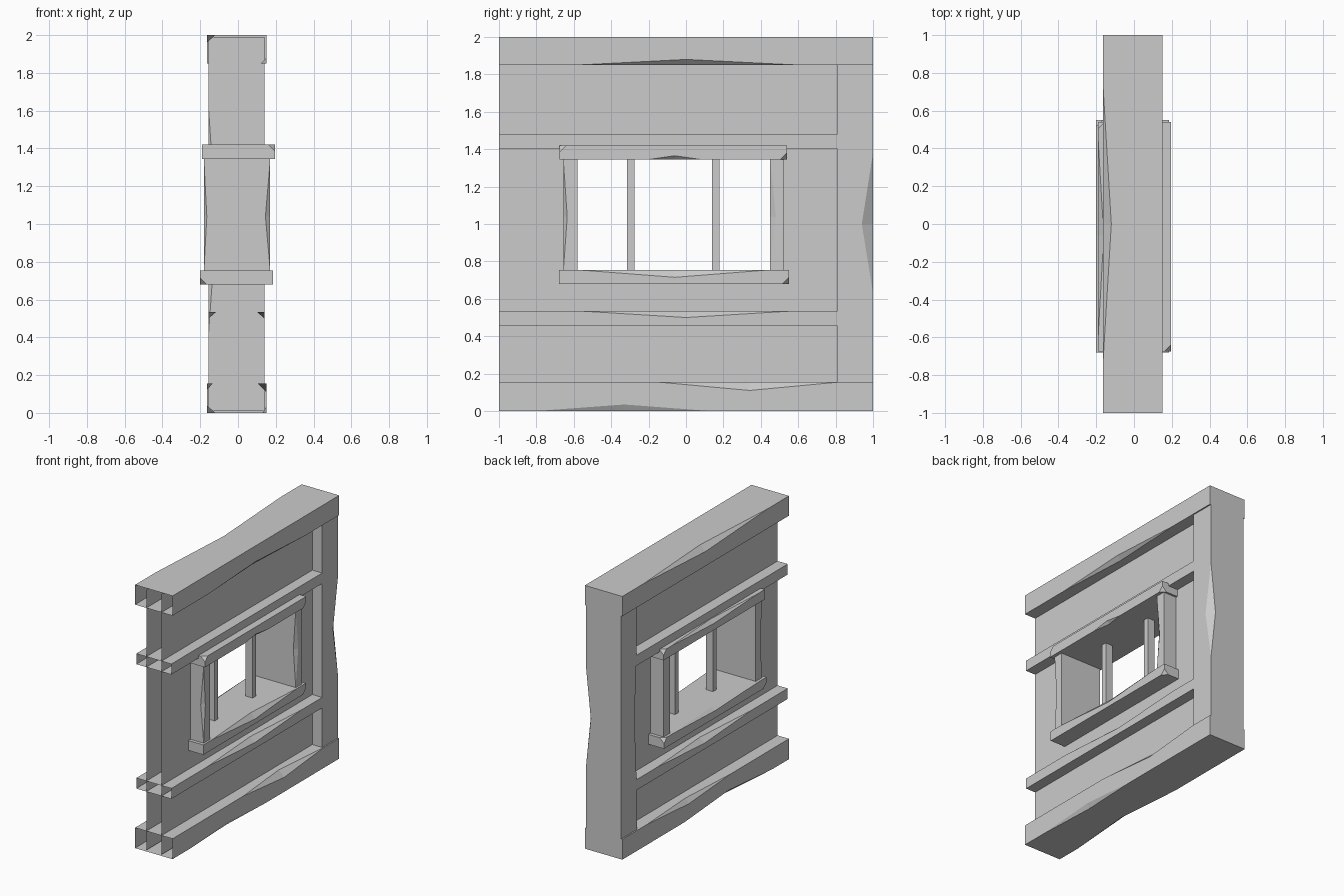
import bpy
import bmesh
from mathutils import Vector

cube = bpy.data.objects.get("Cube")
if cube:
    bpy.data.objects.remove(cube, do_unlink=True)

grey = bpy.data.materials.new("plain grey")
grey.use_nodes = True
grey.diffuse_color = (0.6, 0.6, 0.6, 1)
grey.node_tree.nodes["Principled BSDF"].inputs["Base Color"].default_value = (0.6, 0.6, 0.6, 1)


def finish(name, bm):
    mesh = bpy.data.meshes.new(name)
    bm.to_mesh(mesh)
    bm.free()
    mesh.materials.append(grey)
    obj = bpy.data.objects.new(name, mesh)
    bpy.context.collection.objects.link(obj)
    return obj


def chip_depth(chip, t):
    """Fraction of the full chip depth at distance t along the timber."""
    start, mid, end = chip[:3]
    if t <= start or t >= end:
        return 0
    return (t - start) / (mid - start) if t <= mid else (end - t) / (end - mid)


def timber(name, x, y, z, axis="y", chips={}, corners=(), open_front=False):
    """Box lofted along an axis. chips maps an edge (side u, side v) to
    (start, middle, end, depth u, depth v); corners lists cut box corners."""
    u, v, length = (x, z, y) if axis == "y" else (x, y, z)
    stations = {length[0], length[1]}
    for c in chips.values():
        stations.update(c[:3])
    bm = bmesh.new()
    rings = []
    for t in sorted(stations):
        ring = []
        for su, sv in ((-1, -1), (1, -1), (1, 1), (-1, 1)):
            pu, pv = u[su > 0], v[sv > 0]
            chip = chips.get((su, sv), (0, 0, 0, 0, 0))
            k = chip_depth(chip, t)
            pair = [(pu, pv - sv * chip[4] * k), (pu - su * chip[3] * k, pv)]
            if su * sv < 0:
                pair.reverse()
            for a, b in pair:
                ring.append(bm.verts.new((a, t, b) if axis == "y" else (a, b, t)))
        rings.append(ring)
    for r, s in zip(rings, rings[1:]):
        for i in range(8):
            j = (i + 1) % 8
            bm.faces.new((r[i], r[j], s[j], s[i]))
    if not open_front:
        bm.faces.new(rings[0])
    bm.faces.new(rings[-1])
    bmesh.ops.remove_doubles(bm, verts=bm.verts, dist=0.0001)
    bmesh.ops.dissolve_degenerate(bm, dist=0.0001, edges=bm.edges)
    for sx, sy, sz in corners:
        target = Vector((x[sx > 0], y[sy > 0], z[sz > 0]))
        vert = min(bm.verts, key=lambda p: (p.co - target).length)
        bmesh.ops.bevel(bm, geom=[vert], offset=0.035, segments=1, affect="VERTICES")
    bmesh.ops.recalc_face_normals(bm, faces=bm.faces)
    return finish(name, bm)


# Two thin wall skins around the window opening, open at the front end
bm = bmesh.new()
ys = (-1, -0.62, 0.49, 0.85)
zs = (0.01, 0.72, 1.38, 1.99)
for px, flip in ((-0.07, True), (0.058, False)):
    for i in range(3):
        for j in range(3):
            if i == 1 and j == 1:
                continue
            y0, y1, z0, z1 = ys[i], ys[i + 1], zs[j], zs[j + 1]
            quad = [(px, y0, z0), (px, y1, z0), (px, y1, z1), (px, y0, z1)]
            if flip:
                quad.reverse()
            bm.faces.new([bm.verts.new(p) for p in quad])
bmesh.ops.remove_doubles(bm, verts=bm.verts, dist=0.0001)
finish("wall_panels", bm)

# Main beams, with open front ends
wide, narrow = (-0.165, 0.15), (-0.155, 0.14)
timber("top_beam", wide, (-1, 1), (1.85, 2), open_front=True, chips={
    (1, -1): (-0.58, 0, 0.6, 0.03, 0.03),
    (-1, 1): (-0.75, 0, 0.75, 0.045, 0.04)})
timber("bottom_beam", wide, (-1, 1), (0, 0.155), open_front=True, chips={
    (1, 1): (-0.15, 0.34, 0.82, 0.045, 0.045),
    (1, -1): (-0.8, -0.33, 0.13, 0.02, 0.035),
    (-1, -1): (-0.8, -0.28, 0.25, 0.045, 0.04),
    (-1, 1): (-0.3, 0.2, 0.7, 0.03, 0.035)})

# Middle rails
timber("upper_rail", narrow, (-1, 0.82), (1.4, 1.48), open_front=True)
timber("lower_rail", narrow, (-1, 0.82), (0.455, 0.535), open_front=True, chips={
    (side, 1): (-0.57, 0, 0.57, 0.04, 0.035) for side in (-1, 1)})

# End post
timber("end_post", narrow, (0.81, 1), (0.01, 1.99), axis="z", chips={
    (1, 1): (0.63, 1, 1.38, 0.04, 0.06),
    (-1, -1): (0.43, 1, 1.6, 0.04, 0.03)})

# Window frame
timber("window_lintel", (-0.19, 0.195), (-0.675, 0.54), (1.345, 1.42), chips={
    (1, -1): (-0.2, -0.06, 0.08, 0.02, 0.02),
    (-1, 1): (-0.6, -0.06, 0.45, 0.03, 0.025)},
    corners=((1, -1, 1), (1, 1, -1), (-1, 1, 1)))
timber("window_sill", (-0.2, 0.185), (-0.68, 0.55), (0.68, 0.755), chips={
    (1, 1): (-0.58, -0.06, 0.45, 0.035, 0.04),
    (-1, 1): (-0.6, -0.06, 0.45, 0.03, 0.02)},
    corners=((1, 1, -1), (-1, -1, -1), (-1, 1, 1)))
jamb_x, jamb_z = (-0.18, 0.17), (0.75, 1.35)
timber("front_jamb", jamb_x, (-0.655, -0.58), jamb_z, axis="z", chips={
    (1, -1): (0.76, 1.04, 1.33, 0.025, 0.02),
    (-1, -1): (0.76, 1.04, 1.33, 0.015, 0.02)})
timber("back_jamb", jamb_x, (0.45, 0.525), jamb_z, axis="z", chips={
    (1, -1): (0.76, 1.04, 1.34, 0.02, 0.03)})

# Window bars
for label, y0 in (("front", -0.315), ("back", 0.14)):
    timber(label + "_window_bar", (-0.035, 0.025), (y0, y0 + 0.04), jamb_z, axis="z")
